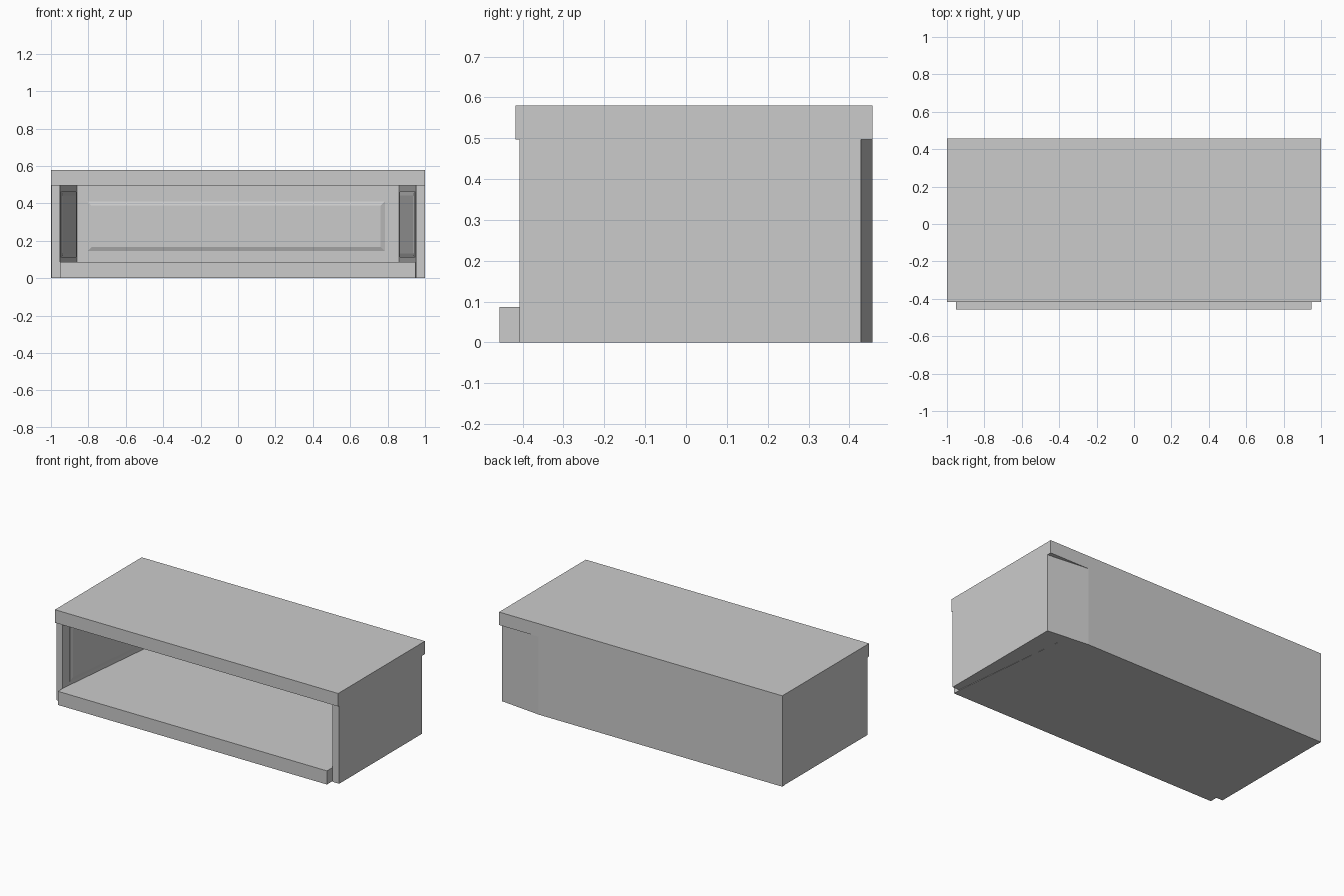
import bpy, bmesh
from mathutils import Vector

if "Cube" in bpy.data.objects:
    bpy.data.objects.remove(bpy.data.objects["Cube"])

FLOOR_TOP, SLAB_BOTTOM, TOP = 0.087, 0.497, 0.58


def finish(name, bm):
    bmesh.ops.recalc_face_normals(bm, faces=bm.faces[:])
    mesh = bpy.data.meshes.new(name)
    bm.to_mesh(mesh)
    bm.free()
    obj = bpy.data.objects.new(name, mesh)
    bpy.context.collection.objects.link(obj)
    return obj


def prism(name, outline, z0, z1):
    """Extrude a plan outline from z0 up to z1."""
    bm = bmesh.new()
    face = bm.faces.new([bm.verts.new((x, y, z0)) for x, y in outline])
    ext = bmesh.ops.extrude_face_region(bm, geom=[face])
    verts = [g for g in ext["geom"] if isinstance(g, bmesh.types.BMVert)]
    bmesh.ops.translate(bm, verts=verts, vec=(0, 0, z1 - z0))
    return finish(name, bm)


def raised_panel(name, a, b, z0, z1, normal, rim=0.022, height=0.012):
    """Raised field with a sloping rim, standing on the wall line a-b."""
    along = (Vector((*b, 0)) - Vector((*a, 0))).normalized()
    up = Vector((0, 0, 1))
    n = Vector(normal).normalized()
    corners = [(a, z0, 1, 1), (b, z0, -1, 1), (b, z1, -1, -1), (a, z1, 1, -1)]
    bm = bmesh.new()
    rings = []
    for inset, lift in ((0, -0.004), (0, height * 0.4), (rim, height)):
        rings.append([bm.verts.new(Vector((*p, z)) + along * inset * sa
                                   + up * inset * sz + n * lift)
                      for p, z, sa, sz in corners])
    for low, high in zip(rings, rings[1:]):
        for i in range(4):
            j = (i + 1) % 4
            bm.faces.new((low[i], low[j], high[j], high[i]))
    bm.faces.new(rings[0])
    bm.faces.new(rings[-1])
    return finish(name, bm)


# Top slab, overhanging the front slightly
prism("top_slab", [(-1, -0.418), (1, -0.418), (1, 0.457), (-1, 0.457)],
      SLAB_BOTTOM, TOP)

# Floor slab, projecting at the front and narrowing with the walls
prism("floor_slab", [(-0.952, -0.457), (0.948, -0.457), (0.948, -0.408),
                     (0.862, 0.428), (-0.862, 0.428), (-0.952, -0.408)],
      0, FLOOR_TOP)

# Back wall, tapering away at the right end
prism("back_wall", [(-1, 0.428), (1, 0.428), (0.72, 0.457), (-1, 0.457)],
      0, SLAB_BOTTOM)
raised_panel("back_panel", (-0.805, 0.428), (0.785, 0.428), 0.145, 0.41,
             (0, -1, 0), height=0.015)

# Side walls with slanted inner faces, each with a raised panel
for side, s, outer in (("left", -1, 0.997), ("right", 1, 1.0)):
    front, back = Vector((s * 0.952, -0.408)), Vector((s * 0.862, 0.428))
    prism(side + "_wall", [(s * outer, -0.408), front, back,
                           (s * outer, 0.428)], 0, SLAB_BOTTOM)
    d = back - front
    raised_panel(side + "_panel", front + d * 0.07, front + d * 0.93,
                 0.11, 0.465, (-s * abs(d.y), -abs(d.x), 0), height=0.008)
